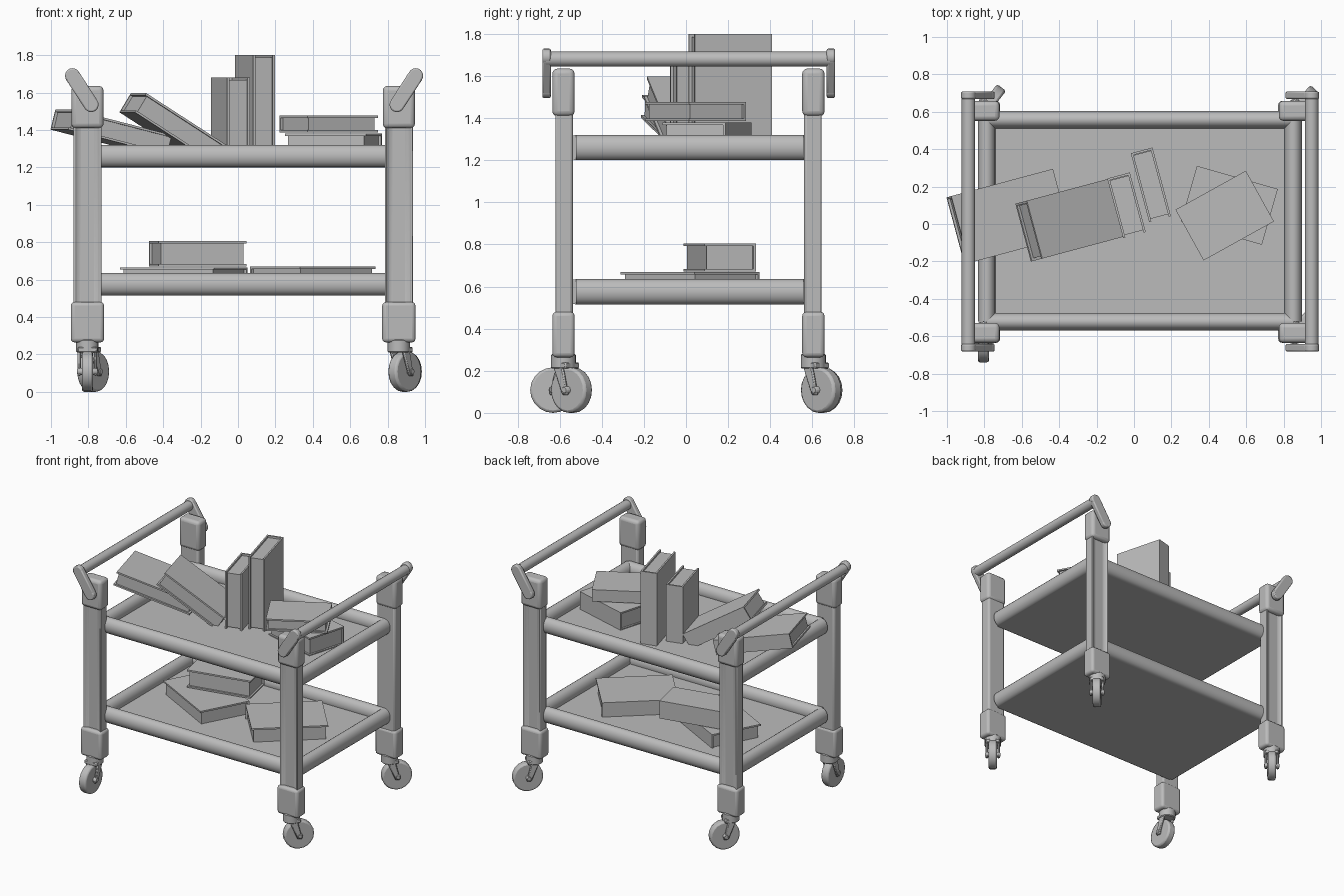
import bpy, bmesh
from math import radians, atan2
from mathutils import Matrix, Vector

cube = bpy.data.objects.get("Cube")
if cube:
    bpy.data.objects.remove(cube, do_unlink=True)

grey = bpy.data.materials.new("plain grey")
grey.use_nodes = True
grey.diffuse_color = (0.5, 0.5, 0.5, 1)
grey.node_tree.nodes["Principled BSDF"].inputs["Base Color"].default_value = (0.5, 0.5, 0.5, 1)


def finish(bm, name, matrix=Matrix(), bevel=0, segments=2):
    bmesh.ops.recalc_face_normals(bm, faces=bm.faces)
    mesh = bpy.data.meshes.new(name)
    bm.to_mesh(mesh)
    bm.free()
    mesh.materials.append(grey)
    obj = bpy.data.objects.new(name, mesh)
    bpy.context.collection.objects.link(obj)
    obj.matrix_world = matrix
    if bevel:
        mod = obj.modifiers.new("rounded edges", 'BEVEL')
        mod.width, mod.segments, mod.limit_method = bevel, segments, 'ANGLE'
    bpy.ops.object.select_all(action='DESELECT')
    obj.select_set(True)
    bpy.context.view_layer.objects.active = obj
    bpy.ops.object.shade_smooth_by_angle(angle=radians(40))
    return obj


def add_box(bm, center, size):
    m = Matrix.Translation(center) @ Matrix.Diagonal((*size, 1))
    return bmesh.ops.create_cube(bm, size=1, matrix=m)


def box(name, center, size, bevel=0, segments=2):
    bm = bmesh.new()
    add_box(bm, (0, 0, 0), size)
    return finish(bm, name, Matrix.Translation(center), bevel, segments)


def add_rod(bm, a, b, r, sides=16):
    a, b = Vector(a), Vector(b)
    turn = (b - a).to_track_quat('Z', 'Y').to_matrix().to_4x4()
    bmesh.ops.create_cone(bm, cap_ends=True, segments=sides, radius1=r, radius2=r,
                          depth=(b - a).length,
                          matrix=Matrix.Translation((a + b) / 2) @ turn)


def tray(name, bottom):
    # Flat floor framed by four oval rails
    half_x, half_y, half_w, half_h = 0.82, 0.54, 0.047, 0.06
    spot = Matrix.Translation((0.032, 0.018, bottom + half_h))
    flatten = half_w / half_h
    bm = bmesh.new()
    for s in (-1, 1):
        for lengthwise in (True, False):
            a = Vector((-half_x, s * half_y, 0) if lengthwise else (s * half_x, -half_y, 0))
            b = Vector((half_x, s * half_y, 0) if lengthwise else (s * half_x, half_y, 0))
            before = set(bm.verts)
            add_rod(bm, a, b, half_h, 20)
            for v in set(bm.verts) - before:
                if lengthwise:
                    v.co.y = a.y + (v.co.y - a.y) * flatten
                else:
                    v.co.x = a.x + (v.co.x - a.x) * flatten
    finish(bm, name + "_rails", spot)
    box(name + "_floor", (0.032, 0.018, bottom + 0.0225), (2 * half_x, 2 * half_y, 0.045))


def post(name, x, y, side):
    # Upright with a channel down its outer face
    bm = bmesh.new()
    add_box(bm, (0, 0, 0), (0.15, 0.09, 1.1))
    outer = max(bm.faces, key=lambda f: f.calc_center_median().y * side)
    bmesh.ops.inset_region(bm, faces=[outer], thickness=0.038)
    bmesh.ops.translate(bm, verts=outer.verts, vec=(0, -0.025 * side, 0))
    finish(bm, name, Matrix.Translation((x, y, 0.95)), 0.014)


def caster(name, x, y, angle):
    # Stem, slanted fork and wheel, trailing along local +y
    spot = Matrix.Translation((x, y, 0)) @ Matrix.Rotation(radians(angle), 4, 'Z')
    trail = 0.05
    bm = bmesh.new()
    add_rod(bm, (0, 0, 0.21), (0, 0, 0.28), 0.06)
    add_box(bm, (0, 0.012, 0.225), (0.105, 0.09, 0.03))
    for s in (-1, 1):
        arm = add_box(bm, (s * 0.043, 0, 0.16), (0.018, 0.06, 0.15))
        for v in arm["verts"]:
            if v.co.z < 0.16:
                v.co.y = v.co.y * 0.6 + trail
    add_rod(bm, (-0.055, trail, 0.108), (0.055, trail, 0.108), 0.02, 10)
    finish(bm, name + "_fork", spot, 0.006, 1)
    bm = bmesh.new()
    add_rod(bm, (-0.03, trail, 0.108), (0.03, trail, 0.108), 0.108, 20)
    finish(bm, name + "_wheel", spot, 0.012)


def handle(name, x, out):
    # Push bar with a flat rounded bracket at each end
    bm = bmesh.new()
    add_rod(bm, (x, -0.665, 1.68), (x, 0.685, 1.68), 0.036)
    finish(bm, name + "_bar")
    for end, y in (("front", -0.662), ("back", 0.688)):
        low, high = Vector((x - out * 0.1, y, 1.535)), Vector((x, y, 1.69))
        bm = bmesh.new()
        for p in (low, high):
            add_rod(bm, p - Vector((0, 0.02, 0)), p + Vector((0, 0.02, 0)), 0.04)
        d = high - low
        bar = add_box(bm, (0, 0, 0), (0.08, 0.04, d.length))
        m = Matrix.Translation((low + high) / 2) @ Matrix.Rotation(atan2(d.x, d.z), 4, 'Y')
        bmesh.ops.transform(bm, matrix=m, verts=bar["verts"])
        finish(bm, f"{name}_{end}_bracket", bevel=0.008)


def book(name, center, size, yaw, tilt=0):
    # Two boards and a spine around a recessed page block
    l, w, t = size
    board, lip = 0.012, 0.014
    bm = bmesh.new()
    for s in (-1, 1):
        add_box(bm, (0, 0, s * (t - board) / 2), (l, w, board))
    add_box(bm, (0, (w - board) / 2, 0), (l, board, t))
    add_box(bm, (0, 0, 0), (l - 2 * lip, w - 2 * lip, t - board))
    m = (Matrix.Translation(center) @ Matrix.Rotation(radians(yaw), 4, 'Z')
         @ Matrix.Rotation(radians(tilt), 4, 'Y'))
    finish(bm, name, m)


# Frame
tray("upper_tray", 1.20)
tray("lower_tray", 0.515)
headings = {("right", "front"): 180, ("right", "back"): -38,
            ("left", "front"): -40, ("left", "back"): -42}
for side, x in (("right", -0.805), ("left", 0.86)):
    for end, y in (("front", -0.582), ("back", 0.605)):
        label = f"{end}_{side}"
        post(label + "_post", x, y, -1 if end == "front" else 1)
        box(label + "_post_cap", (x, y, 1.522), (0.172, 0.106, 0.226), 0.024, 3)
        box(label + "_post_sleeve", (x, y, 0.372), (0.178, 0.106, 0.216), 0.02, 3)
        caster(label + "_caster", x, y, headings[side, end])
handle("right_handle", -0.885, -1)
handle("left_handle", 0.95, 1)

# Books on the upper tray
book("slumped_book", (-0.67, 0.04, 1.385), (0.58, 0.37, 0.11), 15, 14)
book("leaning_book", (-0.345, 0.02, 1.405), (0.53, 0.32, 0.12), 15, 32)
book("short_upright_book", (-0.04, 0.10, 1.46), (0.44, 0.33, 0.125), 15, 90)
book("tall_upright_book", (0.09, 0.21, 1.52), (0.56, 0.38, 0.12), 15, 90)
book("lower_flat_book", (0.51, 0.10, 1.31), (0.45, 0.31, 0.14), -16)
book("upper_flat_book", (0.485, 0.045, 1.432), (0.43, 0.31, 0.09), 29)

# Books on the lower tray
book("wide_book", (0.40, 0.02, 0.607), (0.535, 0.41, 0.125), 41)
book("stack_bottom_book", (-0.29, 0.03, 0.602), (0.57, 0.38, 0.125), -28)
book("stack_top_book", (-0.215, 0.16, 0.738), (0.48, 0.25, 0.135), 12)
